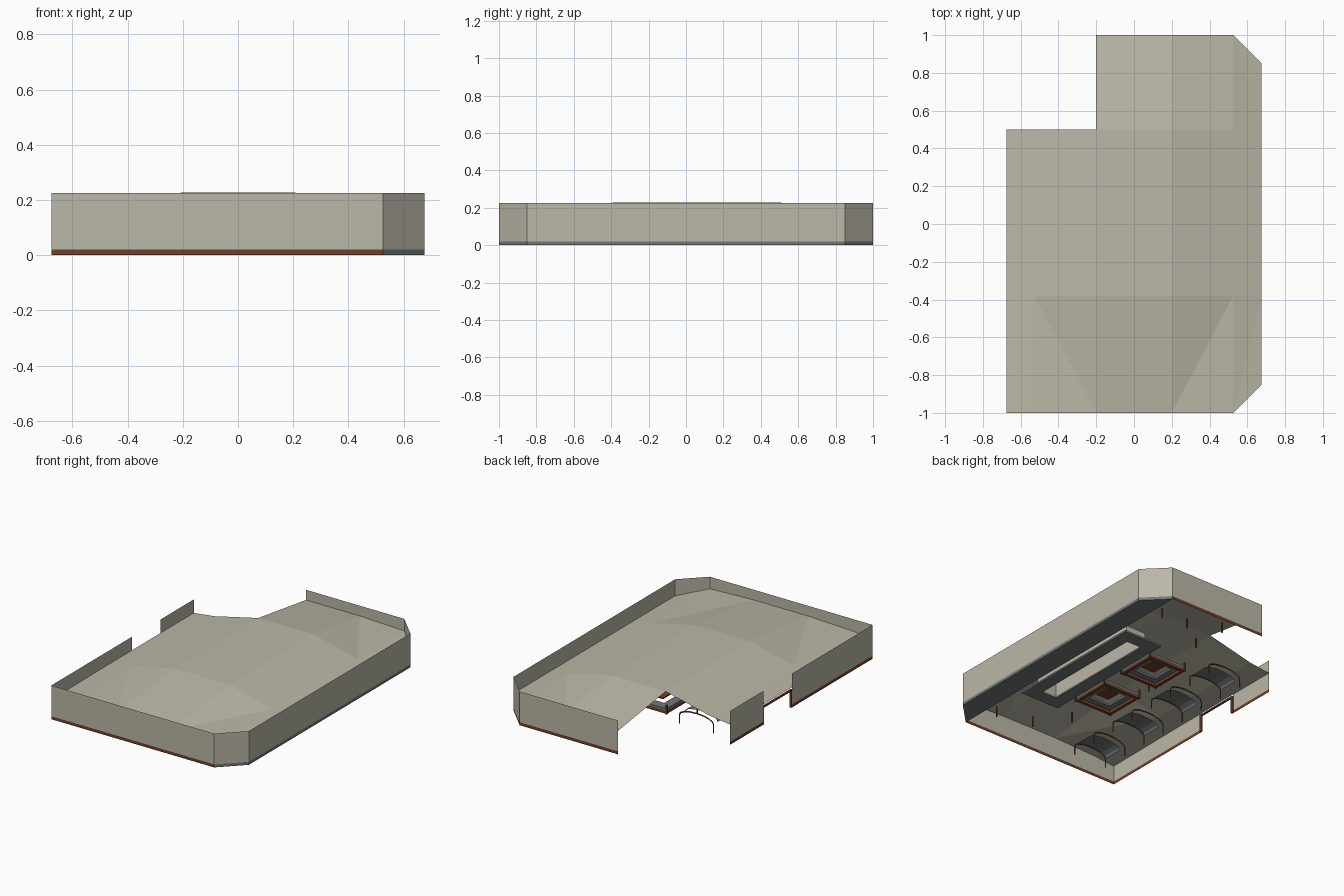
import bpy, bmesh, math
from mathutils import Vector

cube = bpy.data.objects.get("Cube")
if cube:
    bpy.data.objects.remove(cube)


def material(name, rgb):
    m = bpy.data.materials.new(name)
    m.use_nodes = True
    m.diffuse_color = (*rgb, 1)
    m.node_tree.nodes["Principled BSDF"].inputs["Base Color"].default_value = (*rgb, 1)
    return m


PLASTER = material("warm plaster", (0.50, 0.48, 0.39))
WOOD = material("red brown wood", (0.16, 0.05, 0.027))
SLATE = material("slate grey", (0.17, 0.185, 0.185))


def make(name, bm, mat):
    mesh = bpy.data.meshes.new(name)
    bm.to_mesh(mesh)
    bm.free()
    mesh.materials.append(mat)
    ob = bpy.data.objects.new(name, mesh)
    bpy.context.collection.objects.link(ob)
    return ob


def add_box(bm, lo, hi):
    verts = bmesh.ops.create_cube(bm, size=1)["verts"]
    for v in verts:
        v.co = Vector([a + (b - a) * (c + 0.5) for a, b, c in zip(lo, hi, v.co)])


def boxes(name, mat, items):
    bm = bmesh.new()
    for lo, hi in items:
        add_box(bm, lo, hi)
    return make(name, bm, mat)


def sheets(name, mat, runs, z0, z1):
    """Upright single-sided panels along each run of plan points."""
    bm = bmesh.new()
    for run in runs:
        low = [bm.verts.new((x, y, z0)) for x, y in run]
        high = [bm.verts.new((x, y, z1)) for x, y in run]
        for i in range(len(run) - 1):
            bm.faces.new((low[i], low[i + 1], high[i + 1], high[i]))
    return make(name, bm, mat)


# Plan dimensions
W, C, DOOR, NOTCH = 0.675, 0.525, 0.15, 0.5
TOP, BASE = 0.225, 0.02

# Perimeter walls, broken by the side doorway and the open rear corner
front_run = [(-W, -DOOR), (-W, -1), (C, -1)]
side_run = [(C, -1), (W, -0.85), (W, 0.85), (C, 1)]
rear_run = [(C, 1), (-0.2, 1)]
left_run = [(-W, NOTCH), (-W, DOOR)]
sheets("walls", PLASTER, [front_run + side_run[1:] + rear_run[1:], left_run], BASE, TOP)
sheets("skirting", WOOD, [front_run, rear_run, left_run], 0, BASE)

# Raised floor strip inside the long chamfered wall
bm = bmesh.new()
face = bm.faces.new([bm.verts.new((x, y, 0)) for x, y in side_run])
ext = bmesh.ops.extrude_face_region(bm, geom=[face])
for g in ext["geom"]:
    if isinstance(g, bmesh.types.BMVert):
        g.co.z = BASE
bmesh.ops.recalc_face_normals(bm, faces=bm.faces)
make("floor_strip", bm, SLATE)

# Hipped canopy roof with a flat crown
xs = [-W, -C, -0.2, 0.2, C, W]
ys = [-1, -0.38, NOTCH, 1]
crown = [0.135, 0.153, 0.228, 0.228, 0.153, 0.115]
edge = [0.13, 0.145, 0.157, 0.157, 0.145, 0.115]
bm = bmesh.new()
grid = {}
for i, x in enumerate(xs):
    for j, y in enumerate(ys):
        z = crown[i] if j in (1, 2) else edge[i]
        if x == W:
            y = max(-0.85, min(0.85, y))
        grid[i, j] = bm.verts.new((x, y, z))
for i in range(5):
    for j in range(3):
        if i < 2 and j == 2:
            continue
        a, b, c, d = grid[i, j], grid[i + 1, j], grid[i + 1, j + 1], grid[i, j + 1]
        if (i < 2) == (j == 0):
            bm.faces.new((a, b, d))
            bm.faces.new((b, c, d))
        else:
            bm.faces.new((a, b, c))
            bm.faces.new((a, c, d))
loose = [v for v in bm.verts if not v.link_faces]
bmesh.ops.delete(bm, geom=loose, context="VERTS")
make("roof", bm, PLASTER)

# Doorway frame
t = 0.006
boxes("door_frame", WOOD, [
    ((-W, -DOOR - t, 0), (-W + 2 * t, -DOOR + t, 0.12)),
    ((-W, DOOR - t, 0), (-W + 2 * t, DOOR + t, 0.12)),
    ((-W, -DOOR, 0.11), (-W + 2 * t, DOOR, 0.12))])


def ring(x0, x1, y0, y1, w, z0, z1):
    """Four boxes forming a rectangular frame."""
    return [((x0, y0, z0), (x0 + w, y1, z1)), ((x1 - w, y0, z0), (x1, y1, z1)),
            ((x0, y0, z0), (x1, y0 + w, z1)), ((x0, y1 - w, z0), (x1, y1, z1))]


# Island counter
boxes("counter_base", SLATE, ring(0.2, 0.49, -0.5, 0.5, 0.09, 0, 0.012))
boxes("counter_body", PLASTER, ring(0.27, 0.42, -0.43, 0.43, 0.02, 0.012, 0.1))

# Two square seating groups with tables
for n, cy in enumerate((-0.22, 0.22)):
    cx, r = 0.03, 0.14
    boxes(f"seat_frame_{n + 1}", WOOD,
          ring(cx - r, cx + r, cy - r, cy + r, 0.02, 0.0, 0.02)
          + [((cx + sx * r - t, cy + sy * r - t, 0), (cx + sx * r + t, cy + sy * r + t, 0.06))
             for sx in (-1, 1) for sy in (-1, 1)])
    boxes(f"seat_cushion_{n + 1}", SLATE,
          ring(cx - r, cx + r, cy - r, cy + r, 0.06, 0.02, 0.035))
    boxes(f"table_{n + 1}", WOOD, [((cx - 0.05, cy - 0.05, 0.04), (cx + 0.05, cy + 0.05, 0.048))])


# Arched booths along the doorway wall
def arch(rad):
    pts = [(-0.5 * 0.25, 0)]
    for k in range(9):
        a = math.pi * (1 - k / 8)
        pts.append((rad * math.cos(a), 0.06 + 0.04 * math.sin(a)))
    return pts + [(0.125, 0)]


hoops = bpy.data.curves.new("booth_hoops", "CURVE")
hoops.dimensions = "3D"
hoops.bevel_depth = 0.005
hoops.bevel_resolution = 0
bm = bmesh.new()
for k in range(8):
    y = -0.87 + k * 0.185
    pts = [(x - 0.375, y, z) for x, z in arch(0.125)]
    sp = hoops.splines.new("POLY")
    sp.points.add(len(pts) - 1)
    for p, co in zip(sp.points, pts):
        p.co = (*co, 1)
    if k % 2 == 0:
        near = [bm.verts.new(p) for p in pts[1:-1]]
        far = [bm.verts.new((p[0], y + 0.14, p[2])) for p in pts[1:-1]]
        for i in range(len(near) - 1):
            bm.faces.new((near[i], near[i + 1], far[i + 1], far[i]))
make("booth_canopies", bm, SLATE)
hoops.materials.append(WOOD)
bpy.context.collection.objects.link(bpy.data.objects.new("booth_hoops", hoops))

# Slim table posts around the room
spots = [(0.4, -0.85), (0.15, -0.8), (0.0, -0.6), (0.4, 0.75),
         (0.2, 0.75), (0.0, 0.85), (0.0, 0.6), (-0.12, 0.0)]
boxes("posts", WOOD, [((x - 0.004, y - 0.004, 0.02), (x + 0.004, y + 0.004, 0.09)) for x, y in spots])
